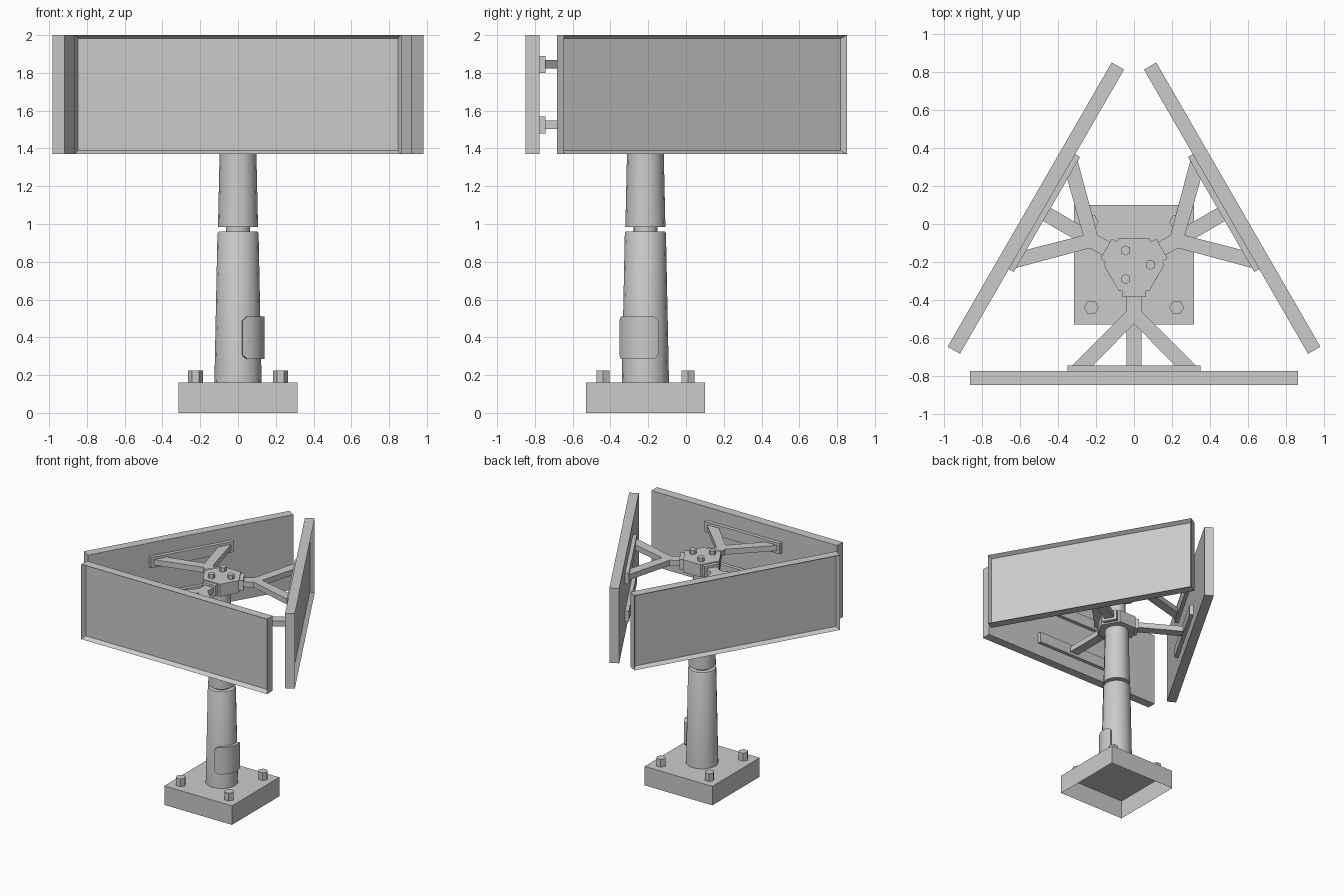
import bpy
import bmesh
from math import cos, sin, pi, radians
from mathutils import Matrix

cube = bpy.data.objects.get("Cube")
if cube:
    bpy.data.objects.remove(cube, do_unlink=True)

AXIS_Y = -0.215          # the mast stands slightly in front of centre
TURNS = {"front": 0, "left": 120, "right": 240}

grey = bpy.data.materials.new("plain grey")
grey.use_nodes = True
colour = (0.6, 0.6, 0.6, 1)
grey.diffuse_color = colour
grey.node_tree.nodes["Principled BSDF"].inputs["Base Color"].default_value = colour


def finish(name, bm, turn=0, smooth=False):
    """Turn a part about the mast axis and add it to the scene."""
    place = Matrix.Translation((0, AXIS_Y, 0)) @ Matrix.Rotation(radians(turn), 4, "Z")
    bm.transform(place)
    mesh = bpy.data.meshes.new(name)
    bm.to_mesh(mesh)
    bm.free()
    mesh.materials.append(grey)
    if smooth:
        mesh.shade_smooth()
        mesh.set_sharp_from_angle(angle=radians(35))
    obj = bpy.data.objects.new(name, mesh)
    bpy.context.scene.collection.objects.link(obj)
    return obj


def loft(rings, bottom=True):
    """Skin a stack of matching outlines and cap the ends."""
    bm = bmesh.new()
    rows = [[bm.verts.new(p) for p in ring] for ring in rings]
    n = len(rows[0])
    for a, b in zip(rows, rows[1:]):
        for i in range(n):
            j = (i + 1) % n
            bm.faces.new((a[i], a[j], b[j], b[i]))
    bm.faces.new(rows[-1])
    if bottom:
        bm.faces.new(rows[0][::-1])
    return bm


def prism(outline, z0, z1, bottom=True):
    return loft([[(x, y, z) for x, y in outline] for z in (z0, z1)], bottom)


def rect(x0, x1, y0, y1):
    return [(x0, y0), (x1, y0), (x1, y1), (x0, y1)]


def ngon(r, sides, cx=0, cy=0, start=0):
    angles = [start + 2 * pi * i / sides for i in range(sides)]
    return [(cx + r * cos(a), cy + r * sin(a)) for a in angles]


def lathe(name, profile, sides=16):
    rings = [[(x, y, z) for x, y in ngon(r, sides)] for r, z in profile]
    return finish(name, loft(rings), smooth=True)


# Base plinth, hollow underneath, with four anchor bolts
finish("base", prism(rect(-0.315, 0.315, -0.315, 0.315), 0, 0.16, bottom=False))
for sx in (-1, 1):
    for sy in (-1, 1):
        finish("anchor_bolt", prism(ngon(0.039, 6, sx * 0.225, sy * 0.225), 0.16, 0.225))

# Tapered mast in sections
lathe("lower_mast", [(0.125, 0.16), (0.109, 0.95), (0.104, 0.96)])
lathe("mast_neck", [(0.064, 0.95), (0.064, 0.995)])
lathe("upper_mast", [(0.106, 0.985), (0.095, 1.48)])
lathe("mast_core", [(0.07, 1.47), (0.07, 1.8)])

# Curved access cover wrapped around the lower mast, with clipped corners
rings = []
steps = 10
for i in range(steps + 1):
    t = i / steps
    a = radians(-80 + 110 * t)
    clip = 0.022 if i in (0, steps) else 0
    lo, hi = 0.285 + clip, 0.51 - clip
    rings.append([(r * cos(a), r * sin(a), z)
                  for r, z in ((0.11, lo), (0.11, hi), (0.14, hi), (0.14, lo))])
cover = loft(rings)
bmesh.ops.recalc_face_normals(cover, faces=cover.faces)
finish("access_cover", cover, smooth=True)

# Two hexagonal hubs, the upper one bolted on top
LEVELS = {"lower": 1.525, "upper": 1.845}
for level, z in LEVELS.items():
    finish(level + "_hub", prism(ngon(0.16, 6), z - 0.055, z + 0.05))
for k in range(3):
    a = 2 * pi * k / 3
    bolt = ngon(0.027, 6, 0.087 * cos(a), 0.087 * sin(a), pi / 6)
    finish("hub_bolt", prism(bolt, 1.895, 1.93))

# Forked outline of the upper arms, mirrored about its stem
half = [(0.04, -0.165), (0.04, -0.245), (0.325, -0.53), (0.215, -0.53)]
fork = [(-x, y) for x, y in half] + [(0, -0.31)] + half[::-1]
straight = rect(-0.04, 0.04, -0.53, -0.165)

for side, turn in TURNS.items():
    # Arms, hub pads and mounting rails
    for level, z in LEVELS.items():
        arm = fork if level == "upper" else straight
        finish(f"{side}_{level}_arm", prism(arm, z - 0.023, z + 0.023), turn)
        pad = rect(-0.06, 0.06, -0.17, -0.135)
        finish(f"{side}_{level}_pad", prism(pad, z - 0.043, z + 0.043), turn)
        rail = rect(-0.35, 0.35, -0.562, -0.53)
        finish(f"{side}_{level}_rail", prism(rail, z - 0.045, z + 0.045), turn)

    # Display board with a raised frame around a sunken face
    board = prism(rect(-0.865, 0.865, -0.635, -0.56), 1.37, 2.0)
    board.normal_update()
    face = [f for f in board.faces if f.normal.y < -0.9]
    bmesh.ops.inset_region(board, faces=face, thickness=0.027)
    bmesh.ops.translate(board, verts=face[0].verts, vec=(0, 0.035, 0))
    finish(f"{side}_board", board, turn)
